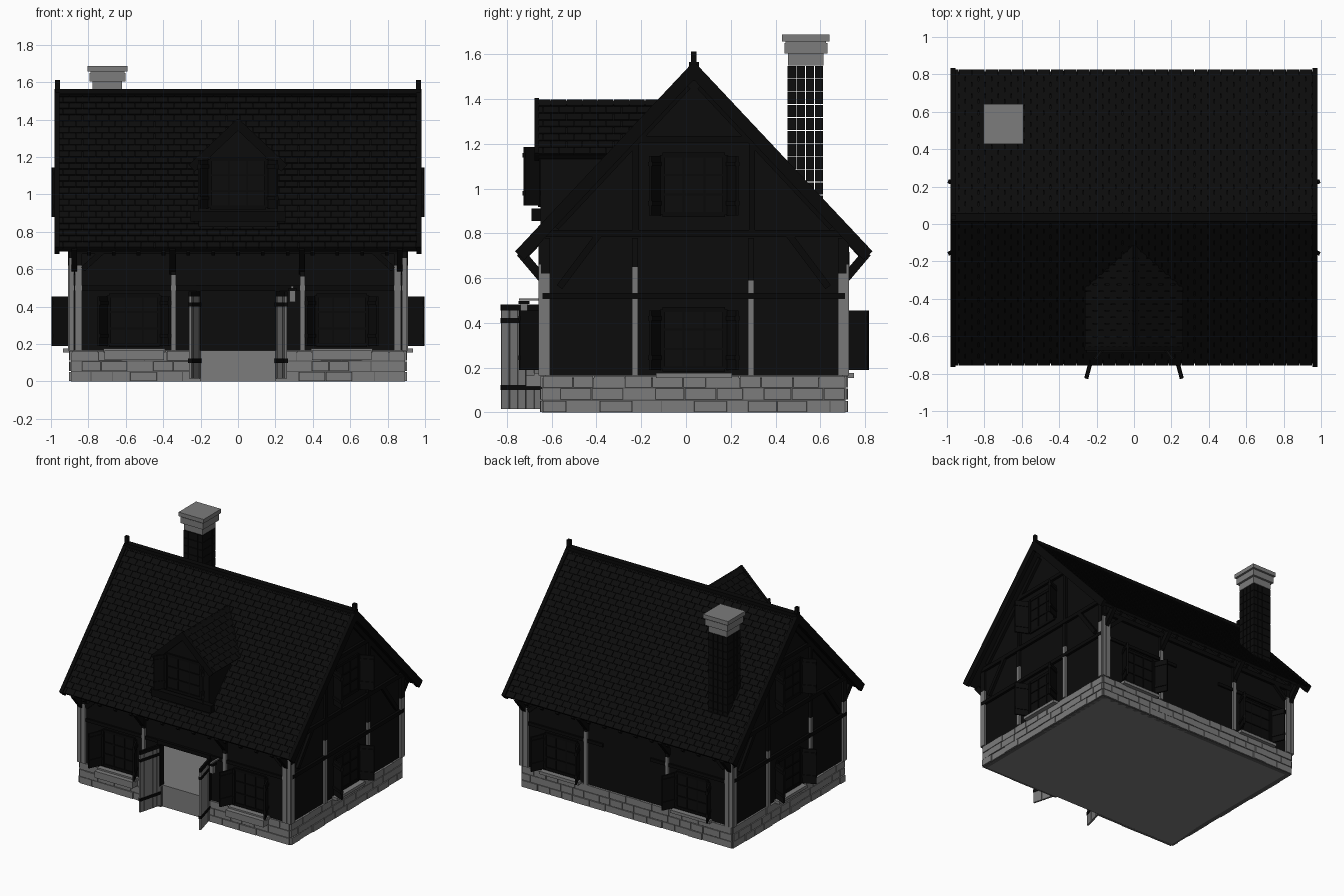
import bpy, bmesh, math, random
from mathutils import Matrix, Vector

random.seed(4)
if "Cube" in bpy.data.objects:
    bpy.data.objects.remove(bpy.data.objects["Cube"])


def material(name, v):
    m = bpy.data.materials.new(name)
    m.use_nodes = True
    m.diffuse_color = (v, v, v, 1)
    m.node_tree.nodes["Principled BSDF"].inputs["Base Color"].default_value = (v, v, v, 1)
    return m


stone = material("stone grey", 0.2)
mortar = material("mortar grey", 0.09)
wood = material("weathered wood grey", 0.19)
black = material("black", 0.0035)
dark = material("near black", 0.0025)
parts = {}
I = Matrix()


def part(name, mat):
    return parts.setdefault(name, (bmesh.new(), mat))[0]


def frame(origin, x, y, z):
    m = Matrix((x, y, z)).transposed().to_4x4()
    m.translation = Vector(origin)
    return m


def box(bm, lo, hi, M=I):
    lo, hi = Vector(lo), Vector(hi)
    d = hi - lo
    bmesh.ops.create_cube(bm, size=1, matrix=M @ Matrix.Translation((lo + hi) / 2) @ Matrix.Diagonal((*d, 1)))


def beam(bm, p, q, w, M=I, d=0.02):
    # timber between two points of a wall plane (local x, z), standing out towards local -y
    p, q = Vector((p[0], 0, p[1])), Vector((q[0], 0, q[1]))
    a = (q - p).normalized()
    n = Vector((0, 1, 0))
    box(bm, (0, -d, -w / 2), ((q - p).length, 0.01, w / 2), M @ frame(p, a, n, a.cross(n)))


def prism(bm, pts, depth, M=I):
    # outline in local x, z, extruded along local y
    f = bm.faces.new([bm.verts.new(M @ Vector((x, 0, z))) for x, z in pts])
    r = bmesh.ops.extrude_face_region(bm, geom=[f])
    vs = [v for v in r["geom"] if isinstance(v, bmesh.types.BMVert)]
    bmesh.ops.translate(bm, verts=vs, vec=M.to_3x3() @ Vector((0, depth, 0)))


# Wall frames: local x runs along the wall, -y points outwards
W, Y0, Y1, YC, FLOOR = 0.89, -0.64, 0.71, 0.035, 0.165
FRONT = Matrix.Translation((0, Y0, 0))
BACK = Matrix.Translation((0, Y1, 0)) @ Matrix.Rotation(math.pi, 4, "Z")
LEFT = Matrix.Translation((W, YC, 0)) @ Matrix.Rotation(math.pi / 2, 4, "Z")
RIGHT = Matrix.Translation((-W, YC, 0)) @ Matrix.Rotation(-math.pi / 2, 4, "Z")
HALF = (Y1 - Y0) / 2

# Floor slab and running-bond stone footing
box(part("floor_slab", stone), (-W + 0.01, Y0 + 0.01, 0), (W - 0.01, Y1 - 0.01, FLOOR))


def footing(M, a, b):
    box(part("footing_mortar", mortar), (a, -0.003, 0), (b, 0.03, FLOOR - 0.01), M)
    for row in range(3):
        x = a
        first = True
        while x < b - 0.01:
            step = random.uniform(0.09, 0.15) * (0.55 if first and row % 2 else 1)
            e = b if b - x - step < 0.05 else x + step
            box(part("footing_stones", stone), (x + 0.002, -random.uniform(0.008, 0.014), row * 0.055 + 0.002),
                (e - 0.002, 0.02, row * 0.055 + 0.052), M)
            x, first = e, False


for M, spans in ((FRONT, ((-W, -0.2), (0.2, W))), (BACK, ((-W, W),)),
                 (LEFT, ((-HALF, HALF),)), (RIGHT, ((-HALF, HALF),))):
    for a, b in spans:
        footing(M, a, b)

# Hollow walls with an open doorway, and gable ends
walls = part("walls", black)
box(walls, (-W, 0, FLOOR), (-0.2, 0.03, 0.8), FRONT)
box(walls, (0.2, 0, FLOOR), (W, 0.03, 0.8), FRONT)
box(walls, (-0.2, 0, 0.49), (0.2, 0.03, 0.8), FRONT)
box(walls, (-W, 0, FLOOR), (W, 0.03, 0.8), BACK)
for M in (LEFT, RIGHT):
    prism(walls, [(-HALF, FLOOR), (HALF, FLOOR), (HALF, 0.8), (0, 1.52), (-HALF, 0.8)], 0.03, M)
box(part("ceiling", black), (-W + 0.02, Y0 + 0.02, 0.69), (W - 0.02, Y1 - 0.02, 0.71))

# Timber framing: grey lower posts, black upper posts, rails and braces
posts, upper, rails = part("posts", wood), part("upper_posts", black), part("timber_rails", dark)


def post(M, x, top, w=0.028):
    box(posts, (x - w / 2, -0.018, FLOOR), (x + w / 2, 0.01, top), M)
    box(upper, (x - w / 2, -0.018, top), (x + w / 2, 0.01, 0.78), M)


for M in (FRONT, BACK):
    post(M, -0.345, 0.57)
    post(M, 0.345, 0.56)
    for s in (-1, 1):
        post(M, s * 0.89, 0.66)
        post(M, s * 0.853, 0.62, 0.036)
        beam(rails, (s * 0.83, 0.6), (s * 0.72, 0.7), 0.03, M)
    beam(rails, (-W, 0.7), (W, 0.7), 0.035, M)
    for s in (-1, 1):
        beam(rails, (s * 0.2, 0.5), (s * W, 0.5), 0.025, M, 0.012)
for M in (LEFT, RIGHT):
    k = 1 if M is LEFT else -1
    post(M, -0.263 * k, 0.65)
    post(M, 0.255 * k, 0.59)
    for s in (-1, 1):
        post(M, s * (HALF - 0.012), 0.62, 0.04)
        beam(rails, (s * 0.6, 0.56), (s * 0.42, 0.8), 0.03, M)
        beam(rails, (s * 0.62, 0.83), (s * 0.03, 1.46), 0.04, M)
        beam(rails, (s * 0.26, 0.8), (s * 0.26, 1.2), 0.028, M)
    beam(rails, (-HALF, 0.52), (HALF, 0.52), 0.028, M)
    beam(rails, (-HALF, 0.8), (HALF, 0.8), 0.03, M)
    beam(rails, (-0.28, 1.22), (0.28, 1.22), 0.028, M)


# Windows with glazing bars and open shutters
def window(M, x, w, z0, z1, reach=0.105, angle=66, sill=None):
    h = w / 2
    frames = part("window_frames", dark)
    box(part("window_panes", black), (x - h, -0.006, z0), (x + h, 0, z1), M)
    for s in (-1, 1):
        beam(frames, (x + s * h, z0), (x + s * h, z1), 0.022, M, 0.016)
        beam(frames, (x + s * h / 3, z0), (x + s * h / 3, z1), 0.009, M, 0.011)
    for i in range(4):
        z = z0 + (z1 - z0) * i / 3
        beam(frames, (x - h, z), (x + h, z), 0.009 if i in (1, 2) else 0.022, M, 0.012)
    for s in (-1, 1):
        S = M @ Matrix.Translation((x + s * (h + 0.012), -0.008, 0)) @ Matrix.Diagonal((s, 1, 1, 1)) \
            @ Matrix.Rotation(math.radians(-angle), 4, "Z")
        sh = part("shutters", black)
        box(sh, (0, -0.006, z0 - 0.005), (reach, 0.006, z1 - 0.005), S)
        for z in (z0 + 0.04, z1 - 0.05):
            box(sh, (0, -0.011, z), (reach, 0.011, z + 0.02), S)
    if sill:
        box(part("window_sills", stone), (x - h - 0.03, -sill, 0.155), (x + h + 0.03, 0.01, 0.177), M)


for M in (FRONT, BACK):
    for x in (-0.555, 0.555):
        window(M, x, 0.27, 0.195, 0.46, sill=0.04)
        if M is FRONT:
            box(part("front_planters", stone), (x - 0.16, -0.075, 0.115), (x + 0.16, -0.01, 0.165), M)
for M in (LEFT, RIGHT):
    window(M, 0, 0.28, 0.195, 0.46, sill=0.045)
    window(M, 0, 0.28, 0.885, 1.15)


# Roof planes: slab plus overlapping running-bond tiles
def roof_plane(name, origin, u, v, u0, u1, length, rows, tile=0.07):
    u, v = Vector(u), Vector(v).normalized()
    n = u.cross(v)
    n = -n if n.z < 0 else n
    M = frame(origin, u, v, n)
    box(part(name + "_slab", black), (u0, 0, -0.036), (u1, length, -0.014), M)
    step = length / rows
    for r in range(rows):
        T = M @ Matrix.Translation((0, r * step, -0.014)) @ Matrix.Rotation(0.12, 4, "X")
        if (M.to_3x3().determinant()) and (T.to_3x3() @ Vector((0, 1, 0))).dot(n) < 0:
            T = M @ Matrix.Translation((0, r * step, -0.014)) @ Matrix.Rotation(-0.12, 4, "X")
        x = u0 - (tile / 2 if r % 2 else 0)
        while x < u1 - 0.005:
            a, b = max(x, u0), min(x + tile - 0.003, u1)
            box(part(name + "_tiles", black), (a, 0, 0), (b, step * 1.08, 0.008), T)
            x += tile
    return M


RISE, RUN, APEX = 0.84, 0.79, 1.56
LENGTH = math.hypot(RISE, RUN)
for s in (-1, 1):
    M = roof_plane("main_roof", (0, YC, APEX), (1, 0, 0), (0, s * RUN, -RISE), -0.97, 0.97, LENGTH, 26)
    for e in (-1, 1):
        box(part("bargeboards", dark), (e * 0.968 - 0.014, 0, -0.05), (e * 0.968 + 0.014, LENGTH + 0.006, 0.006), M)
    for i in range(13):
        x = -0.797 + i * 0.1328
        box(part("rafter_tails", dark), (x - 0.01, LENGTH - 0.22, -0.055), (x + 0.01, LENGTH + 0.012, -0.03), M)
box(part("ridge_cap", dark), (-0.975, YC - 0.022, 1.535), (0.975, YC + 0.022, 1.565))
for s in (-1, 1):
    box(part("ridge_finials", dark), (s * 0.965 - 0.013, YC - 0.012, 1.48), (s * 0.965 + 0.013, YC + 0.012, 1.612))

# Eave struts, in a plane across the wall
for wy, s in ((Y0, -1), (Y1, 1)):
    for x in (-0.87, -0.345, 0.345, 0.87):
        S = frame((x, wy, 0), (0, s, 0), (1, 0, 0), (0, 0, 1))
        beam(part("eave_struts", dark), (-0.01, 0.585), (0.1, 0.715), 0.04, S, 0.02)

# Dormer with its own gable roof
D = Matrix.Translation((0, -0.65, 0))
prism(part("dormer_walls", black), [(-0.21, 0.82), (0.21, 0.82), (0.21, 1.17), (0, 1.37), (-0.21, 1.17)], 0.5, D)
window(D, 0, 0.3, 0.93, 1.19, reach=0.08, angle=55)
box(part("dormer_sill", dark), (-0.255, -0.04, 0.855), (0.255, 0, 0.912), D)
for s in (-1, 1):
    M = roof_plane("dormer_roof", (0, -0.4, 1.403), (0, 1, 0), (s * 0.26, 0, -0.245), -0.272, 0.285, 0.357, 8)
    box(part("dormer_bargeboards", dark), (-0.276, 0, -0.045), (-0.256, 0.36, 0.003), M)

# Open plank doors with straps, and doorway surround
for s in (-1, 1):
    M = Matrix.Translation((s * 0.207, Y0 - 0.005, 0)) @ Matrix.Diagonal((s, 1, 1, 1)) \
        @ Matrix.Rotation(math.radians(-75), 4, "Z")
    for i in range(5):
        box(part("door_planks", wood), (i * 0.038, -0.007, 0.015), (i * 0.038 + 0.035, 0.007, 0.455 + 0.006 * (i % 2)), M)
    for z in (0.1, 0.4):
        box(part("door_straps", dark), (0, -0.011, z), (0.188, 0.011, z + 0.022), M)
    box(part("door_caps", dark), (0, -0.008, 0.455), (0.188, 0.008, 0.482), M)
    beam(part("door_surround", dark), (s * 0.212, FLOOR), (s * 0.212, 0.5), 0.025, FRONT)
beam(part("door_surround", dark), (-0.225, 0.5), (0.225, 0.5), 0.03, FRONT)

# Wall lantern beside the door
box(part("lantern_arm", wood), (0.284, -0.745, 0.5), (0.298, Y0, 0.51))
box(part("lantern_body", wood), (0.275, -0.74, 0.425), (0.307, -0.708, 0.485))
box(part("lantern_cap", dark), (0.27, -0.748, 0.485), (0.312, -0.7, 0.499))

# Chimney: open-jointed brick shaft with a stepped stone cap
CX, CY = -0.698, 0.535
pitch = 0.0405
for k in range(13):
    z = 0.8 + k * 0.0577
    for i in range(4):
        for j in range(4):
            if i in (0, 3) or j in (0, 3):
                x, y = CX - 0.081 + i * pitch, CY - 0.081 + j * pitch
                box(part("chimney_bricks", black), (x, y, z), (x + pitch - 0.003, y + pitch - 0.003, z + 0.0545))
for r, a, b in ((0.079, 1.55, 1.603), (0.096, 1.603, 1.65), (0.09, 1.65, 1.657), (0.106, 1.657, 1.688)):
    box(part("chimney_cap", stone), (CX - r, CY - r, a), (CX + r, CY + r, b))

# Turn every part into an object
for name, (bm, mat) in parts.items():
    bmesh.ops.recalc_face_normals(bm, faces=bm.faces)
    me = bpy.data.meshes.new(name)
    bm.to_mesh(me)
    bm.free()
    me.materials.append(mat)
    bpy.context.collection.objects.link(bpy.data.objects.new(name, me))
